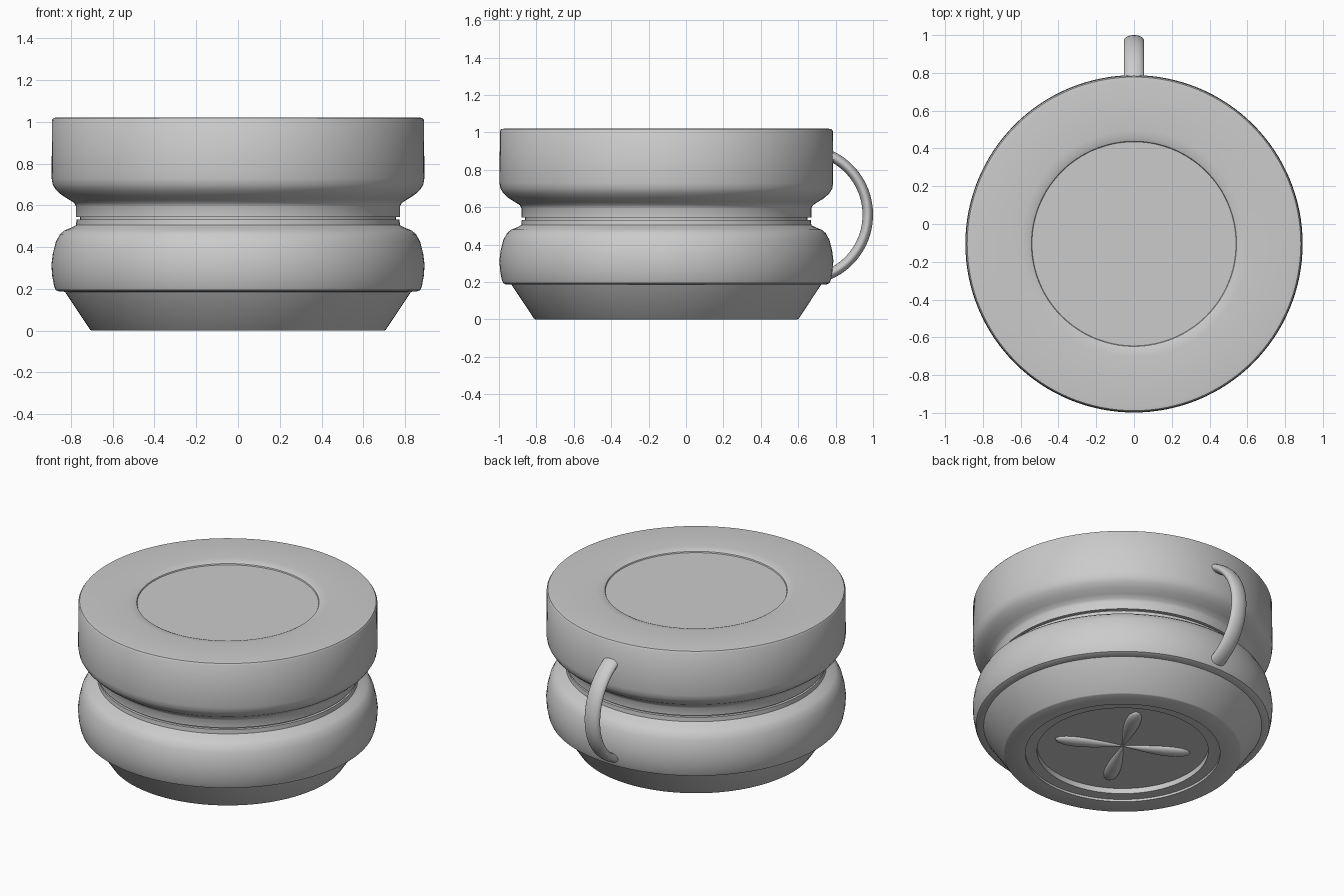
import bpy, bmesh
from math import sin, cos, pi, radians

if "Cube" in bpy.data.objects:
    bpy.data.objects.remove(bpy.data.objects["Cube"])

CY = -0.105   # body axis position in y
SEG = 128


def finish(name, bm, angle=40):
    bmesh.ops.remove_doubles(bm, verts=bm.verts, dist=1e-5)
    bmesh.ops.recalc_face_normals(bm, faces=bm.faces)
    me = bpy.data.meshes.new(name)
    bm.to_mesh(me)
    bm.free()
    ob = bpy.data.objects.new(name, me)
    bpy.context.collection.objects.link(ob)
    bpy.ops.object.select_all(action='DESELECT')
    ob.select_set(True)
    bpy.context.view_layer.objects.active = ob
    bpy.ops.object.shade_smooth_by_angle(angle=radians(angle))
    return ob


def lathe(name, profile):
    """Spin an (r, z) profile around the body axis."""
    bm = bmesh.new()
    vs = [bm.verts.new((r, CY, z)) for r, z in profile]
    es = [bm.edges.new(p) for p in zip(vs, vs[1:])]
    bmesh.ops.spin(bm, geom=vs + es, cent=(0, CY, 0), axis=(0, 0, 1),
                   angle=2 * pi, steps=SEG)
    return finish(name, bm)


# upper half with the shallow round recess in its top
lathe("upper_shell", [
    (0, 1.003), (0.54, 1.003), (0.543, 1.01), (0.56, 1.017), (0.60, 1.021),
    (0.86, 1.021), (0.883, 1.018), (0.89, 1.008), (0.892, 0.73),
    (0.887, 0.70), (0.872, 0.675), (0.845, 0.65), (0.81, 0.628),
    (0.783, 0.611), (0.775, 0.595), (0.775, 0.545), (0, 0.545)])

# lower half: bulged ring, tapered foot, stepped recess underneath
lathe("lower_shell", [
    (0, 0.532), (0.773, 0.532), (0.775, 0.505), (0.797, 0.493), (0.83, 0.48),
    (0.852, 0.462), (0.872, 0.425), (0.886, 0.37), (0.893, 0.315),
    (0.889, 0.26), (0.88, 0.213), (0.873, 0.195), (0.858, 0.188),
    (0.828, 0.186), (0.708, 0.005), (0.70, 0), (0.58, 0), (0.58, 0.015),
    (0.51, 0.015), (0.51, 0.05), (0, 0.05)])

# neck closing the seam between the halves
lathe("seam_neck", [(0.755, 0.53), (0.755, 0.547)])

# curved side handle: flattened oval swept along an arc
bm = bmesh.new()
rings = []
for i in range(41):
    a = radians(-70 + 140 * i / 40)
    ring = []
    for k in range(24):
        b = 2 * pi * k / 24
        r = 0.349 + 0.028 * cos(b)
        ring.append(bm.verts.new((0.053 * sin(b), 0.623 + r * cos(a),
                                  0.56 + r * sin(a))))
    rings.append(ring)
for p, q in zip(rings, rings[1:]):
    for k in range(24):
        bm.faces.new((p[k], p[k - 1], q[k - 1], q[k]))
bm.faces.new(rings[0])
bm.faces.new(rings[-1])
finish("handle", bm)

# four teardrop ribs crossing under the base
for n in range(4):
    bm = bmesh.new()
    bmesh.ops.create_uvsphere(bm, u_segments=32, v_segments=20, radius=1)
    turn = radians(62 + 90 * n)
    for v in bm.verts:
        t = (v.co.x + 1) / 2
        x = 0.41 * t
        y = v.co.y * 0.055 * (0.25 + 0.95 * t)
        z = 0.05 + v.co.z * 0.036 * (0.4 + 0.7 * t)
        v.co = (x * cos(turn) - y * sin(turn),
                CY + x * sin(turn) + y * cos(turn), z)
    finish(f"base_rib_{n + 1}", bm)
